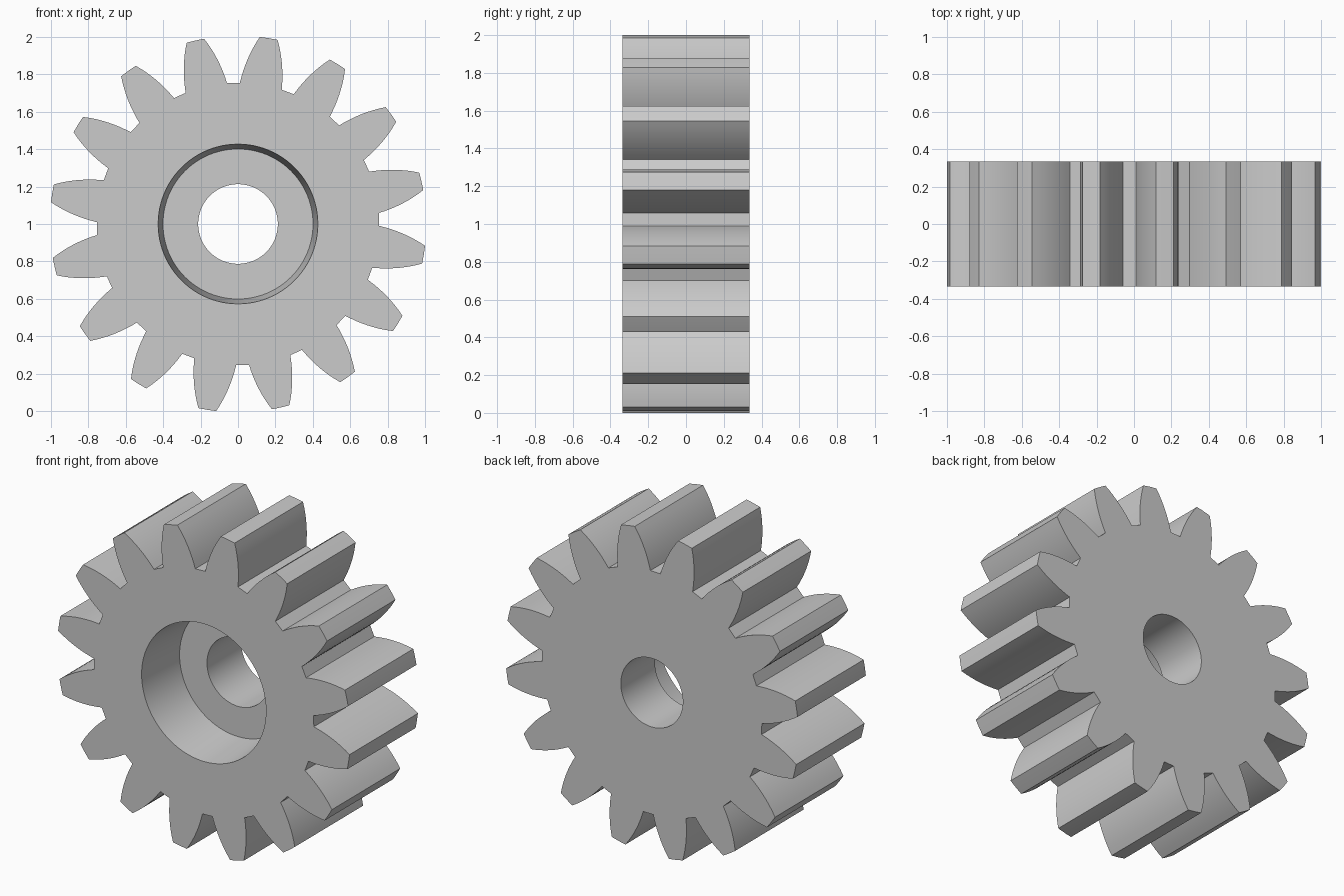
import bpy, bmesh
from math import sin, cos, pi, radians

cube = bpy.data.objects.get("Cube")
if cube:
    bpy.data.objects.remove(cube, do_unlink=True)

TEETH, FIRST = 16, radians(13.1)
ROOT, PITCH, TIP = 0.755, 0.877, 1.007
HALF = 0.335          # half of the gear's thickness
FLANK_STEPS = 8


def half_angle(r):
    """Half the angular width of a tooth at radius r, bulging like an involute."""
    a, b, c = 8.65, 6.2, 2.73
    t = (r - ROOT) / (TIP - ROOT)
    m = (PITCH - ROOT) / (TIP - ROOT)
    return radians(a * (t - m) * (t - 1) / m
                   + b * t * (t - 1) / (m * (m - 1))
                   + c * t * (t - m) / (1 - m))


def gear_outline():
    radii = [ROOT + (TIP - ROOT) * i / FLANK_STEPS for i in range(FLANK_STEPS + 1)]
    tooth = [(r, -half_angle(r)) for r in radii] + [(TIP, 0)]
    tooth += [(r, half_angle(r)) for r in reversed(radii)]
    return [(r * cos(FIRST + k * 2 * pi / TEETH + a), r * sin(FIRST + k * 2 * pi / TEETH + a))
            for k in range(TEETH) for r, a in tooth]


def circle(radius, sides=96):
    return [(radius * cos(2 * pi * i / sides), radius * sin(2 * pi * i / sides))
            for i in range(sides)]


bm = bmesh.new()


def loop(points, y):
    verts = [bm.verts.new((x, y, z + 1)) for x, z in points]
    return verts, [bm.edges.new((v, verts[i - 1])) for i, v in enumerate(verts)]


def wall(a, b):
    for i in range(len(a[0])):
        bm.faces.new((a[0][i - 1], a[0][i], b[0][i], b[0][i - 1]))


def cap(outer, inner):
    bmesh.ops.triangle_fill(bm, use_beauty=True, edges=outer[1] + inner[1])


# Outline, tapered recess in the front and straight bore through the back
front_rim, back_rim = loop(gear_outline(), -HALF), loop(gear_outline(), HALF)
recess_rim, recess_floor = loop(circle(0.427), -HALF), loop(circle(0.401), 0)
bore_front, bore_back = loop(circle(0.213), 0), loop(circle(0.213), HALF)

cap(front_rim, recess_rim)
cap(recess_floor, bore_front)
cap(back_rim, bore_back)
wall(front_rim, back_rim)
wall(recess_rim, recess_floor)
wall(bore_front, bore_back)
bmesh.ops.recalc_face_normals(bm, faces=bm.faces)

mesh = bpy.data.meshes.new("spur_gear")
bm.to_mesh(mesh)
bm.free()
gear = bpy.data.objects.new("spur_gear", mesh)
bpy.context.collection.objects.link(gear)

# Plain grey metal
grey = bpy.data.materials.new("light_grey")
grey.use_nodes = True
grey.diffuse_color = (0.6, 0.6, 0.6, 1)
grey.node_tree.nodes["Principled BSDF"].inputs["Base Color"].default_value = (0.6, 0.6, 0.6, 1)
mesh.materials.append(grey)

# Smooth flanks and bores with crisp corners
bpy.ops.object.select_all(action="DESELECT")
gear.select_set(True)
bpy.context.view_layer.objects.active = gear
bpy.ops.object.shade_smooth_by_angle(angle=radians(25))
